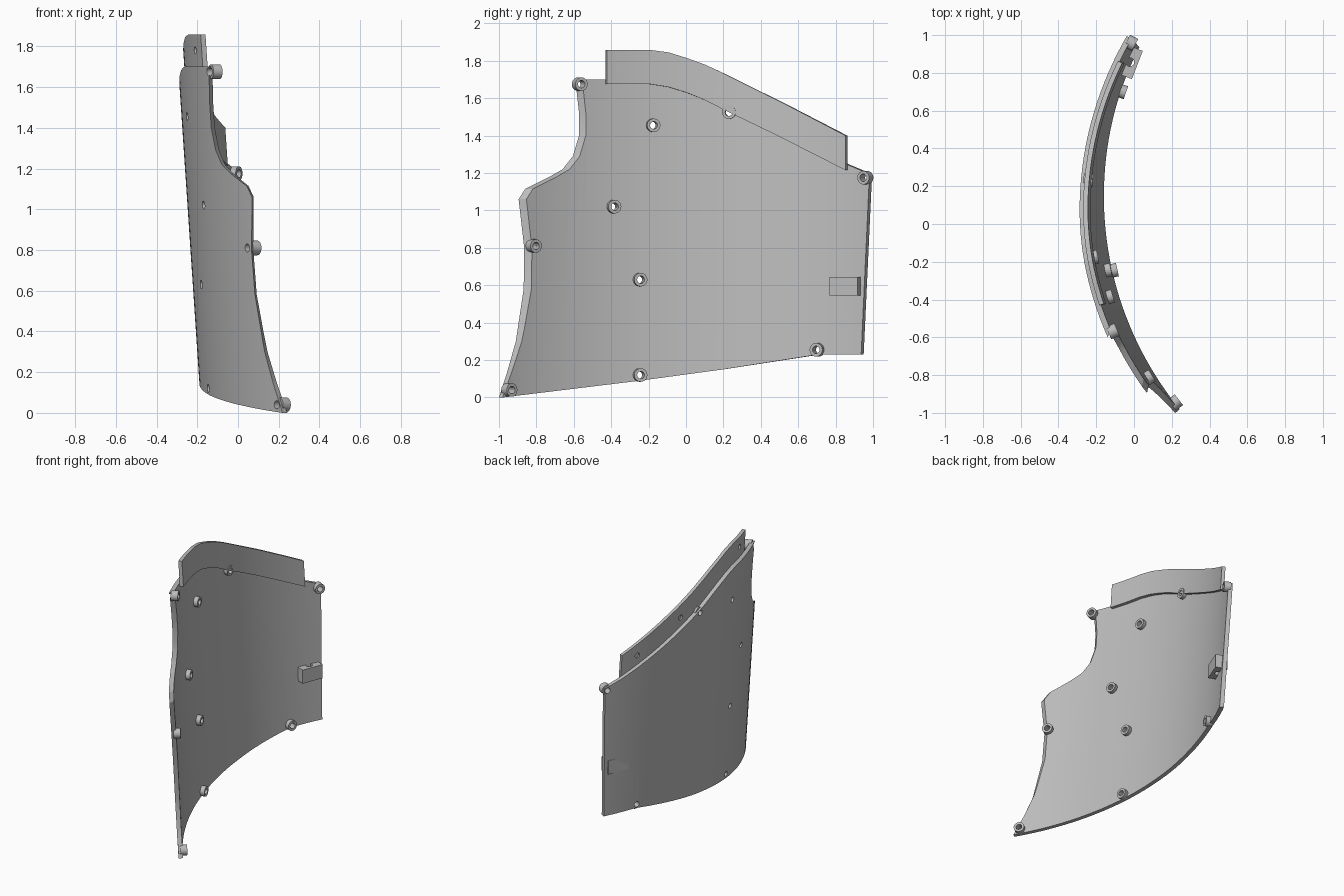
import bpy
import bmesh
import math
from mathutils import Vector, Matrix

cube = bpy.data.objects.get("Cube")
if cube:
    bpy.data.objects.remove(cube, do_unlink=True)

RADIUS, MID_Y, BACK_X, LEAN, THICK = 1.8, 0.13, -0.18, 0.067, 0.03

grey = bpy.data.materials.new("plain_grey")
grey.use_nodes = True
grey.diffuse_color = (0.5, 0.5, 0.5, 1)
grey.node_tree.nodes["Principled BSDF"].inputs["Base Color"].default_value = (0.5, 0.5, 0.5, 1)


def inward(y):
    """Normal of the curved sheet, pointing to its hollow side."""
    s = (MID_Y - y) / RADIUS
    return Vector((math.sqrt(1 - s * s), s, 0))


def surf(y, z, depth=0.0):
    """Point on the leaning cylinder, at a depth below the outer skin."""
    n = inward(y)
    x = BACK_X + RADIUS * (1 - n.x) - LEAN * z
    return Vector((x, y, z)) + n * depth


def finish(bm, name):
    bmesh.ops.recalc_face_normals(bm, faces=bm.faces)
    mesh = bpy.data.meshes.new(name)
    bm.to_mesh(mesh)
    bm.free()
    mesh.materials.append(grey)
    obj = bpy.data.objects.new(name, mesh)
    bpy.context.collection.objects.link(obj)
    return obj


def activate(obj):
    bpy.ops.object.select_all(action='DESELECT')
    obj.select_set(True)
    bpy.context.view_layer.objects.active = obj


def smooth(obj):
    activate(obj)
    bpy.ops.object.shade_smooth_by_angle(angle=math.radians(25))


def sheet(name, outline, depth, thick, bevel_shift=None):
    """Flat outline in y and z, sliced in strips, bent and thickened."""
    bm = bmesh.new()
    bm.faces.new([bm.verts.new((0, y, z)) for y, z in outline])
    for i in range(1, 40):
        bmesh.ops.bisect_plane(bm, geom=bm.verts[:] + bm.edges[:] + bm.faces[:],
                               dist=1e-5, plane_co=(0, -1 + i * 0.05 + 0.003, 0),
                               plane_no=(0, 1, 0))
    outer = bm.verts[:]
    res = bmesh.ops.extrude_face_region(bm, geom=bm.faces[:], use_keep_orig=True)
    inner = [g for g in res["geom"] if isinstance(g, bmesh.types.BMVert)]
    for v in outer:
        v.co = surf(v.co.y, v.co.z, depth)
    for v in inner:
        dy = bevel_shift(v.co.y, v.co.z) if bevel_shift else 0
        v.co = surf(v.co.y + dy, v.co.z, depth + thick)
    return finish(bm, name)


def drill(obj, spots, radius, start, end):
    """Round holes square to the sheet at the given spots."""
    bm = bmesh.new()
    for y, z in spots:
        turn = inward(y).to_track_quat('Z', 'Y').to_matrix().to_4x4()
        place = Matrix.Translation(surf(y, z, (start + end) / 2)) @ turn
        bmesh.ops.create_cone(bm, cap_ends=True, segments=20, radius1=radius,
                              radius2=radius, depth=end - start, matrix=place)
    cut(obj, finish(bm, "hole_cutter"))


def cut(obj, cutter):
    cutter.hide_render = True
    mod = obj.modifiers.new("holes", 'BOOLEAN')
    mod.operation, mod.solver, mod.object = 'DIFFERENCE', 'EXACT', cutter
    activate(obj)
    bpy.ops.object.modifier_apply(modifier=mod.name)
    bpy.data.objects.remove(cutter, do_unlink=True)


# Shared curve of the upper edge, from front to rear
crest = [(-0.2, 1.675), (-0.1, 1.66), (0, 1.63), (0.1, 1.59), (0.2, 1.54), (0.5, 1.4)]

# Front edge from top to bottom
front_edge = [(-0.6, 1.7), (-0.585, 1.64), (-0.572, 1.52), (-0.572, 1.4),
              (-0.605, 1.29), (-0.66, 1.22), (-0.73, 1.18), (-0.86, 1.115),
              (-0.895, 1.06), (-0.865, 0.8), (-0.868, 0.58), (-0.91, 0.3),
              (-0.955, 0.14), (-1, 0.0)]


def front_bevel(y, z):
    if y < -0.55 and z > 0.12 * (y + 1) + 0.01:
        return 0.025 * min(1, z / 0.5)
    return 0


# Main curved panel
outline = front_edge + [(-0.25, 0.09), (0.2, 0.15), (0.72, 0.23), (0.95, 0.23), (0.995, 1.195)]
outline += [(0.875, 1.245)] + [(y, z + 0.025) for y, z in reversed(crest)]
panel = sheet("curved_panel", outline, 0, THICK, front_bevel)

# Upper flange lying against the hollow side
flange_low = [(-0.44, 1.675)] + crest + [(0.875, 1.215)]
flange_top = [(0.875, 1.4), (0.55, 1.565), (0.2, 1.735), (0.1, 1.78), (0, 1.815),
              (-0.1, 1.845), (-0.2, 1.858), (-0.44, 1.858)]
flange = sheet("upper_flange", flange_low + flange_top, THICK, 0.025)
drill(flange, [(-0.33, 1.78), (0.4, 1.54), (0.76, 1.37)], 0.018, 0.01, 0.042)

# Screw bosses on the hollow side, with holes through the panel
spots = [(-0.565, 1.675), (-0.175, 1.455), (-0.385, 1.02), (-0.81, 0.81),
         (-0.245, 0.63), (-0.245, 0.12), (-0.94, 0.04), (0.7, 0.255),
         (0.955, 1.175), (0.23, 1.525)]
# Shift so each boss sits on the spot as seen square to its tip
spots = [(y - 0.045 * inward(y).y, z) for y, z in spots]
drill(panel, spots, 0.02, -0.05, 0.1)
smooth(panel)
smooth(flange)

for i, (y, z) in enumerate(spots):
    bm = bmesh.new()
    rings = []
    turn = inward(y).to_track_quat('Z', 'Y').to_matrix()
    for r, d in ((0.02, 0.012), (0.036, 0.012), (0.036, 0.06), (0.02, 0.06)):
        ring = []
        for k in range(24):
            a = math.tau * k / 24
            ring.append(bm.verts.new(surf(y, z, d) + turn @ Vector((r * math.cos(a), r * math.sin(a), 0))))
        rings.append(ring)
    for j in range(4):
        a, b = rings[j], rings[(j + 1) % 4]
        for k in range(24):
            m = (k + 1) % 24
            bm.faces.new((a[k], a[m], b[m], b[k]))
    smooth(finish(bm, f"screw_boss_{i + 1}"))

# Mounting block near the rear edge, with an upright hole
centre = Vector((-0.022, 0.857, 0.595))
bm = bmesh.new()
place = Matrix.Translation(centre) @ Matrix.Rotation(-0.37, 4, 'Z')
bmesh.ops.create_cube(bm, size=1, matrix=place @ Matrix.Diagonal((0.085, 0.16, 0.1, 1)))
block = finish(bm, "mounting_block")
bm = bmesh.new()
bmesh.ops.create_cone(bm, cap_ends=True, segments=24, radius1=0.023, radius2=0.023,
                      depth=0.3, matrix=Matrix.Translation(centre))
cut(block, finish(bm, "block_cutter"))
smooth(block)
